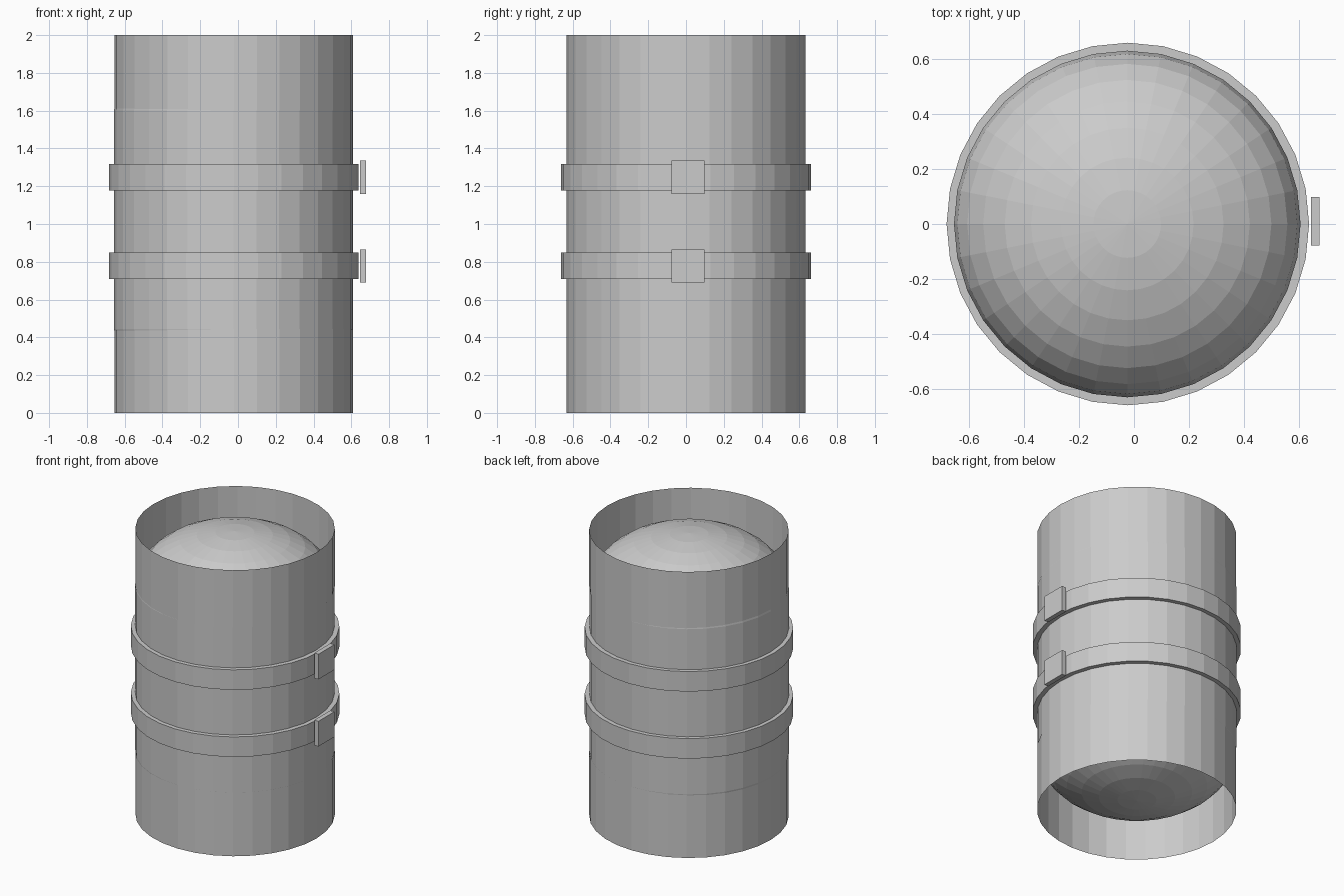
import bpy, bmesh
from math import sin, cos, pi

if "Cube" in bpy.data.objects:
    bpy.data.objects.remove(bpy.data.objects["Cube"])

SIDES = 32
CX = -0.0225          # axis of the vessel


def lathe(name, profile, x=CX, closed=False):
    """Revolve (radius, z) points about the vertical axis, flat faces."""
    bm = bmesh.new()
    rings = []
    for r, z in profile:
        if r < 1e-5:
            rings.append([bm.verts.new((x, 0, z))] * SIDES)
        else:
            rings.append([bm.verts.new((x + r * cos(2 * pi * i / SIDES),
                                        r * sin(2 * pi * i / SIDES), z))
                          for i in range(SIDES)])
    pairs = list(zip(rings, rings[1:]))
    if closed:
        pairs.append((rings[-1], rings[0]))
    for a, b in pairs:
        for i in range(SIDES):
            j = (i + 1) % SIDES
            bm.faces.new(list(dict.fromkeys((a[i], a[j], b[j], b[i]))))
    return finish(name, bm)


def finish(name, bm):
    me = bpy.data.meshes.new(name)
    bm.to_mesh(me)
    bm.free()
    ob = bpy.data.objects.new(name, me)
    bpy.context.collection.objects.link(ob)
    return ob


def box(name, lo, hi):
    bm = bmesh.new()
    bmesh.ops.create_cube(bm, size=1)
    for v in bm.verts:
        v.co = [(a + b) / 2 + c * (b - a) for a, b, c in zip(lo, hi, v.co)]
    return finish(name, bm)


# Tank body: straight wall with flattened domes at both ends
R, DOME, LOW, HIGH = 0.632, 0.379, 0.445, 1.60
steps = [k * pi / 16 for k in range(9)]
bottom = [(R * sin(a), LOW - DOME * cos(a)) for a in steps]
top = [(R * sin(a), HIGH + DOME * cos(a)) for a in reversed(steps)]
lathe("tank_body", bottom + top, x=CX - 0.002)

# Open thin skirts at the foot and the top
lathe("lower_skirt", [(R, 0), (R, LOW)])
lathe("upper_skirt", [(R, HIGH), (R, 2)])

# Two straps, each with a clasp plate on the right side
for label, z in (("lower", 0.778), ("upper", 1.247)):
    lathe(label + "_strap", [(0.63, z - 0.07), (0.661, z - 0.07),
                             (0.661, z + 0.07), (0.63, z + 0.07)], closed=True)
    box(label + "_clasp", (0.645, -0.078, z - 0.088), (0.677, 0.098, z + 0.088))
